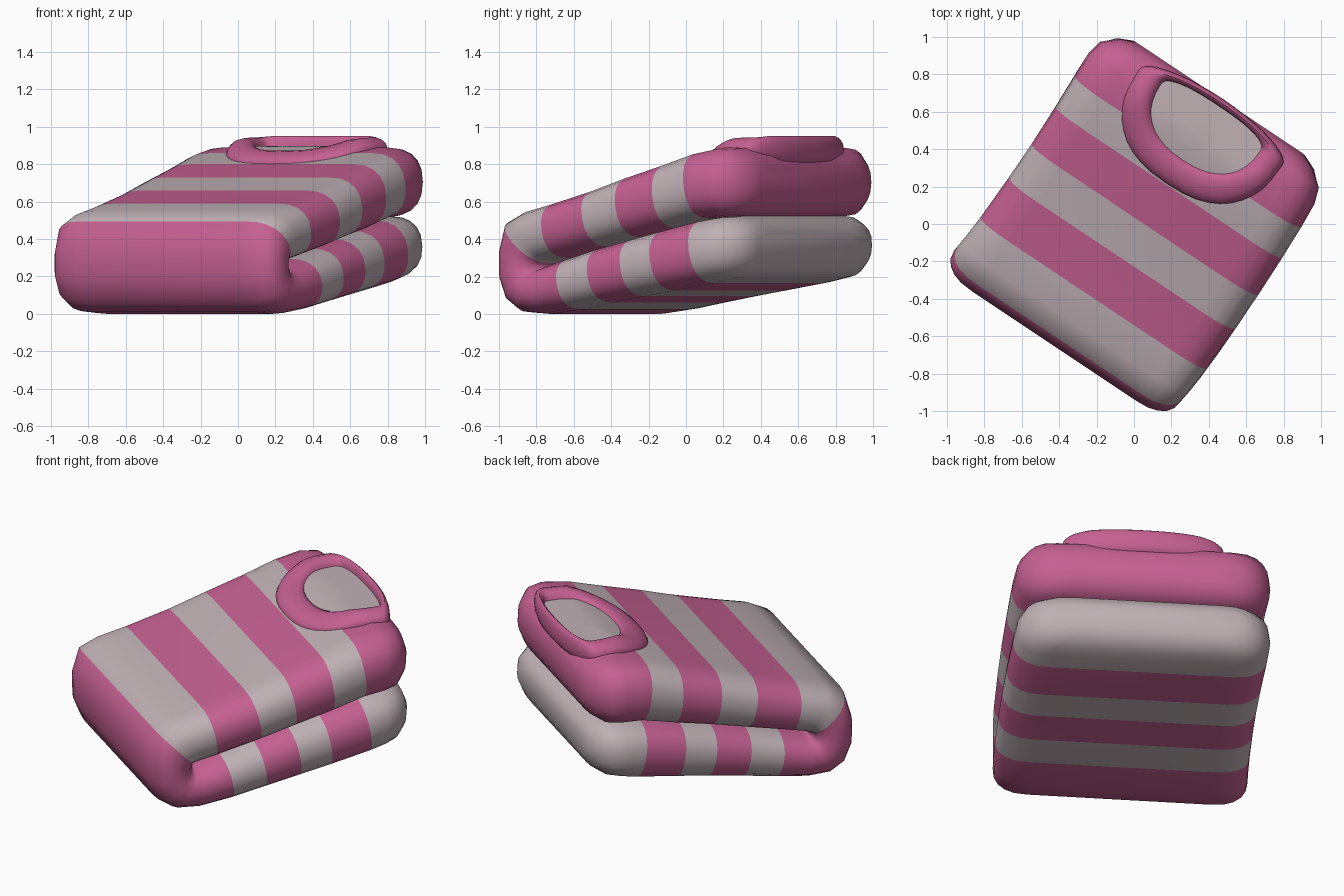
import bpy, bmesh, math

if "Cube" in bpy.data.objects:
    bpy.data.objects.remove(bpy.data.objects["Cube"])

ROT = math.radians(-33.7)          # whole garment is turned about z
CR, SR = math.cos(ROT), math.sin(ROT)


def material(name, rgb):
    m = bpy.data.materials.new(name)
    m.diffuse_color = (*rgb, 1)
    m.use_nodes = True
    m.node_tree.nodes["Principled BSDF"].inputs["Base Color"].default_value = m.diffuse_color
    return m


PINK = material("pink_wool", (0.56, 0.118, 0.285))
GREY = material("warm_grey_wool", (0.525, 0.44, 0.463))


def place(u, v, z):
    """Local width / length / height to world."""
    return (u * CR - v * SR, u * SR + v * CR, z)


def finish(name, bm, mats, angle=50):
    bmesh.ops.recalc_face_normals(bm, faces=bm.faces)
    me = bpy.data.meshes.new(name)
    bm.to_mesh(me)
    bm.free()
    ob = bpy.data.objects.new(name, me)
    bpy.context.collection.objects.link(ob)
    for m in mats:
        me.materials.append(m)
    bpy.ops.object.select_all(action='DESELECT')
    ob.select_set(True)
    bpy.context.view_layer.objects.active = ob
    bpy.ops.object.shade_smooth_by_angle(angle=math.radians(angle))
    return ob


def power(x, e):
    return math.copysign(abs(x) ** e, x)


def surface(v):
    """Height of the upper layer's top, levelling off at the back."""
    return min(0.72 + 0.3 * v, 0.885)


# Folded body: profile pairs (outer v,z, inner v,z) from the lower back end,
# round the front fold, to the upper back end
PROFILE = [
    (.81, .30, .815, .43), (.775, .235, .78, .495), (.71, .20, .70, .522),
    (.64, .185, .62, .52), (.545, .165, .49, .50), (.30, .125, .25, .445),
    (.11, .095, .06, .40), (-.10, .06, -.15, .35), (-.30, .025, -.35, .295),
    (-.50, 0, -.48, .26), (-.64, .01, -.51, .25), (-.73, .07, -.515, .252),
    (-.778, .19, -.52, .258), (-.78, .34, -.52, .264), (-.735, .495, -.515, .272),
    (-.62, .55, -.48, .282), (-.45, .59, -.40, .30), (-.19, .66, -.13, .36),
    (.03, .73, .08, .41), (.27, .80, .31, .46), (.46, .86, .51, .51),
    (.62, .89, .63, .518), (.71, .885, .71, .525), (.78, .845, .778, .56),
    (.815, .77, .815, .63),
]
STRIPES = "GGGGPGPGPPPPPPGGPGPGPPPPP"     # colour of the strip after each pair
N = 10
bm = bmesh.new()
rings = []
for ov, oz, iv, iz in PROFILE:
    hw = 0.728 - 0.19 * max(0, (ov - 0.5) / 0.315) ** 5     # rounded back corners
    cu = 0.035 - 0.03 * (ov / 0.8) ** 2                     # slight sideways bow
    ring = []
    for side in (1, -1):           # right edge outer to inner, then left edge back
        for k in range(N + 1):
            a = side * (math.pi / 2 - math.pi * k / N)
            t = 0.5 - 0.5 * power(math.sin(a), 0.85)
            u = cu + side * (hw - 0.20 * (1 - abs(math.cos(a)) ** 0.85))
            ring.append(bm.verts.new(place(u, ov + (iv - ov) * t, oz + (iz - oz) * t)))
    rings.append(ring)
M = len(rings[0])
for p, q, c in zip(rings, rings[1:], STRIPES):
    for j in range(M):
        k = (j + 1) % M
        bm.faces.new((p[j], p[k], q[k], q[j])).material_index = int(c == "G")
bm.faces.new(rings[0]).material_index = 1
bm.faces.new(rings[-1]).material_index = 0
finish("folded_sweater_body", bm, [PINK, GREY])


# Neckline: wide at the front, squeezed to a thin bar at the back
def oval(a, rx, front, back, e_front, e_back):
    s = math.sin(a)
    e, r = (e_back, back) if s > 0 else (e_front, front)
    return 0.025 + rx * power(math.cos(a), e), 0.70 + r * power(s, e)


def inner(a):
    return oval(a, 0.315, 0.265, 0.075, 0.86, 0.8)


bm = bmesh.new()
K, T = 40, 12
rings = []
for i in range(K):
    a = 2 * math.pi * i / K
    ou, ow = oval(a, 0.463, 0.425, 0.12, 0.82, 1.0)
    iu, iw = inner(a)
    ring = []
    for j in range(T):
        b = 2 * math.pi * j / T
        t = 0.5 + 0.5 * math.cos(b)
        u, v = iu + (ou - iu) * t, iw + (ow - iw) * t
        w = min(1, max(0, (v - 0.4) / 0.25))                    # taller to the back
        w *= 1 - 0.6 * min(1, max(0, (abs(u - .025) - 0.32) / 0.14))
        ring.append(bm.verts.new(place(
            u, v, surface(v) - 0.005 + (0.045 + 0.025 * w) * math.sin(b))))
    rings.append(ring)
for i in range(K):
    p, q = rings[i], rings[(i + 1) % K]
    for j in range(T):
        k = (j + 1) % T
        bm.faces.new((p[j], p[k], q[k], q[j]))
finish("collar", bm, [PINK], 60)

# Lining seen through the neck opening, laid just above the top layer
bm = bmesh.new()
loops = []
for s in (1.03, 0.7, 0.35):
    loop = []
    for i in range(K):
        u, v = inner(2 * math.pi * i / K)
        u, v = 0.025 + (u - 0.025) * s, 0.64 + (v - 0.64) * s
        loop.append(bm.verts.new(place(u, v, surface(v) + 0.012)))
    loops.append(loop)
for p, q in zip(loops, loops[1:]):
    for i in range(K):
        k = (i + 1) % K
        bm.faces.new((p[i], p[k], q[k], q[i]))
bm.faces.new(loops[-1])
ob = finish("neck_lining", bm, [GREY])
if ob.data.polygons[0].normal.z < 0:
    ob.data.flip_normals()
